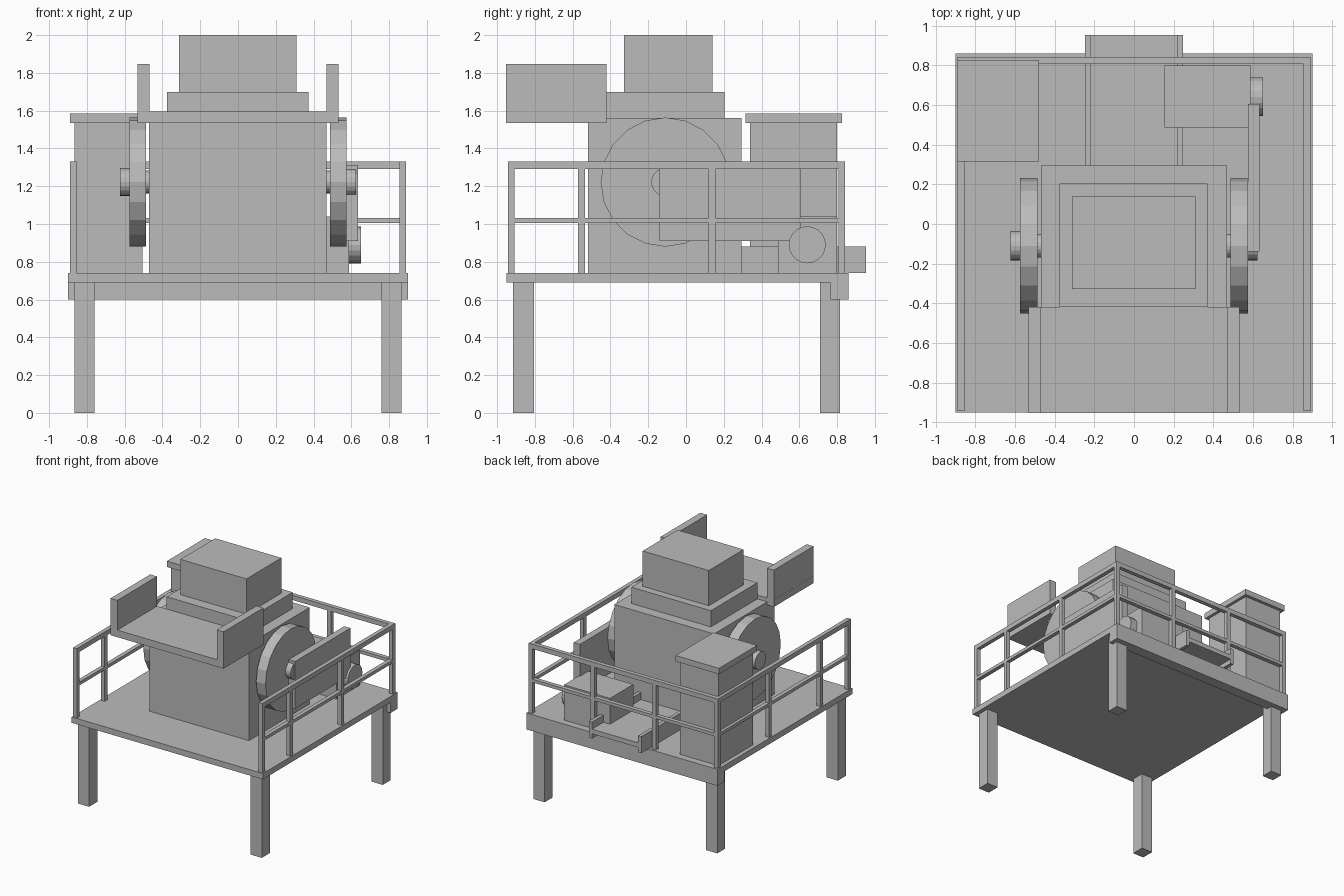
import bpy, math

grey = bpy.data.materials.new("plain_grey")
grey.diffuse_color = (0.5, 0.5, 0.5, 1)


def box(name, x0, x1, y0, y1, z0, z1):
    bpy.ops.mesh.primitive_cube_add(
        size=1, location=((x0 + x1) / 2, (y0 + y1) / 2, (z0 + z1) / 2))
    ob = bpy.context.object
    ob.name = name
    ob.scale = (x1 - x0, y1 - y0, z1 - z0)
    bpy.ops.object.transform_apply(location=False, rotation=False, scale=True)
    ob.data.materials.append(grey)
    return ob


def disc(name, x0, x1, y, z, r, sides=20):
    # cylinder lying along x, with a corner at the top
    bpy.ops.mesh.primitive_cylinder_add(
        vertices=sides, radius=r, depth=x1 - x0,
        location=((x0 + x1) / 2, y, z), rotation=(0, math.pi / 2, 0))
    ob = bpy.context.object
    ob.name = name
    ob.data.materials.append(grey)
    return ob


def span(s, a, b):
    # mirror an x range to side s
    return sorted((s * a, s * b))


# platform: deck, rear beam and legs
box("deck", -0.90, 0.90, -0.95, 0.855, 0.69, 0.74)
box("rear_beam", -0.90, 0.90, 0.765, 0.86, 0.60, 0.74)
for s in (-1, 1):
    box("front_leg", *span(s, 0.76, 0.865), -0.915, -0.805, 0, 0.69)
    box("rear_leg", *span(s, 0.76, 0.865), 0.71, 0.815, 0, 0.69)

# crusher housing with stepped hopper on top
box("housing", -0.47, 0.468, -0.52, 0.295, 0.74, 1.562)
box("hopper_base", -0.377, 0.372, -0.42, 0.204, 1.55, 1.70)
box("hopper", -0.312, 0.31, -0.328, 0.14, 1.70, 2.0)

# feed chute at the front
box("chute_floor", -0.533, 0.53, -0.953, -0.42, 1.535, 1.595)
for s in (-1, 1):
    box("chute_side", *span(s, 0.468, 0.532), -0.953, -0.42, 1.535, 1.848)

# flywheels, hubs and shaft
WY, WZ = -0.11, 1.222
for s in (-1, 1):
    disc("flywheel", *span(s, 0.487, 0.575), WY, WZ, 0.342)
    disc("hub", *span(s, 0.57, 0.624), WY, WZ, 0.074)
disc("shaft", -0.49, 0.49, WY, WZ, 0.06)

# drive: motor, pulley and belt guard
box("motor", 0.155, 0.587, 0.487, 0.80, 0.74, 1.04)
disc("motor_pulley", 0.585, 0.652, 0.642, 0.89, 0.098)
box("belt_guard", 0.575, 0.634, -0.14, 0.605, 0.91, 1.312)

# discharge tray at the back
box("tray_floor", -0.22, 0.22, 0.29, 0.953, 0.78, 0.82)
for s in (-1, 1):
    box("tray_side", *span(s, 0.217, 0.247), 0.29, 0.953, 0.74, 0.88)

# control cabinet with lid
box("cabinet", -0.865, -0.505, 0.338, 0.80, 0.74, 1.535)
box("cabinet_lid", -0.89, -0.48, 0.315, 0.827, 1.535, 1.585)

# guard rail on both sides and the back
for s in (-1, 1):
    xs = span(s, 0.855, 0.89)
    for y in (-0.925, -0.553, 0.137, 0.825):
        box("side_post", *xs, y - 0.018, y + 0.018, 0.74, 1.31)
    box("side_top_rail", *xs, -0.943, 0.843, 1.29, 1.33)
    box("side_mid_rail", *xs, -0.943, 0.843, 1.005, 1.032)
for x in (-0.29, 0.29):
    box("back_post", x - 0.018, x + 0.018, 0.807, 0.843, 0.74, 1.31)
box("back_top_rail", -0.89, 0.89, 0.807, 0.843, 1.29, 1.33)
box("back_mid_rail", -0.89, 0.89, 0.807, 0.843, 1.005, 1.032)
